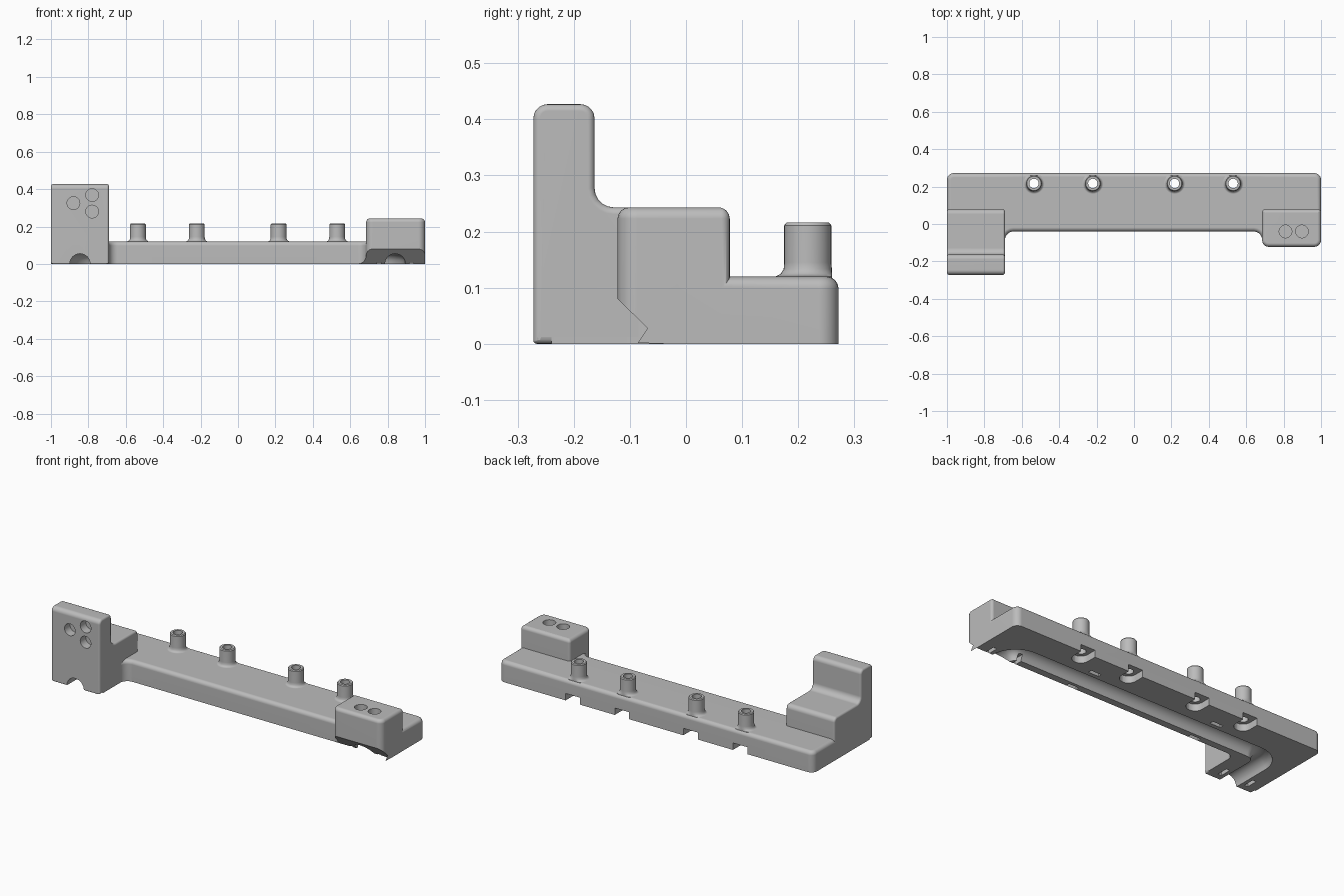
import bpy, bmesh, math
from mathutils import Vector, Matrix

if "Cube" in bpy.data.objects:
    bpy.data.objects.remove(bpy.data.objects["Cube"])

grey = bpy.data.materials.new("matte_grey")
grey.use_nodes = True
colour = (0.5, 0.5, 0.5, 1)
grey.diffuse_color = colour
grey.node_tree.nodes["Principled BSDF"].inputs["Base Color"].default_value = colour


def rounded(points, closed=True, steps=5):
    """Corner list (u, v, radius) to an outline with rounded corners."""
    out = []
    for i, (u, v, r) in enumerate(points):
        p = Vector((u, v))
        if r == 0 or (not closed and i in (0, len(points) - 1)):
            out.append(p)
            continue
        a = (Vector(points[i - 1][:2]) - p).normalized()
        b = (Vector(points[(i + 1) % len(points)][:2]) - p).normalized()
        centre = p + (a + b) * r          # right-angled corners
        for k in range(steps + 1):
            t = math.pi / 2 * k / steps
            out.append(centre - b * r * math.cos(t) - a * r * math.sin(t))
    return out


def finish(name, bm):
    bmesh.ops.recalc_face_normals(bm, faces=bm.faces)
    mesh = bpy.data.meshes.new(name)
    bm.to_mesh(mesh)
    bm.free()
    mesh.materials.append(grey)
    ob = bpy.data.objects.new(name, mesh)
    bpy.context.collection.objects.link(ob)
    return ob


def prism(name, outline, axis, lo, hi, bevel=0, both=False):
    """Extrude an outline along x or z, optionally rounding the cap edges."""
    place = (lambda p, h: (h, p.x, p.y)) if axis == "x" else (lambda p, h: (p.x, p.y, h))
    bm = bmesh.new()
    low = [bm.verts.new(place(p, lo)) for p in outline]
    high = [bm.verts.new(place(p, hi)) for p in outline]
    n = len(outline)
    bottom, top = bm.faces.new(low), bm.faces.new(high)
    for i in range(n):
        j = (i + 1) % n
        bm.faces.new((low[i], low[j], high[j], high[i]))
    bmesh.ops.recalc_face_normals(bm, faces=bm.faces)
    if bevel:
        edges = list(top.edges) + (list(bottom.edges) if both else [])
        bmesh.ops.bevel(bm, geom=edges, offset=bevel, segments=4, profile=0.5, affect="EDGES")
    return finish(name, bm)


def box(name, x0, x1, y0, y1, z0, z1):
    corners = [(x0, y0, 0), (x1, y0, 0), (x1, y1, 0), (x0, y1, 0)]
    return prism(name, rounded(corners), "z", z0, z1)


def rod(name, centre, radius, depth, axis="z"):
    bm = bmesh.new()
    turn = Matrix.Rotation(math.pi / 2, 4, "X") if axis == "y" else Matrix()
    bmesh.ops.create_cone(bm, cap_ends=True, segments=32, radius1=radius, radius2=radius,
                          depth=depth, matrix=Matrix.Translation(centre) @ turn)
    return finish(name, bm)


def post(name, x, y):
    """Turned standoff with a flared foot."""
    rings = [(0.057, 0.095), (0.057, 0.12), (0.048, 0.125), (0.043, 0.133), (0.042, 0.145),
             (0.042, 0.211), (0.038, 0.216)]
    bm = bmesh.new()
    loops = []
    for r, z in rings:
        angles = [math.tau * k / 32 for k in range(32)]
        loops.append([bm.verts.new((x + r * math.cos(a), min(y + r * math.sin(a), 0.26), z))
                      for a in angles])
    for lower, upper in zip(loops, loops[1:]):
        for k in range(32):
            j = (k + 1) % 32
            bm.faces.new((lower[k], lower[j], upper[j], upper[k]))
    bm.faces.new(loops[0])
    bm.faces.new(loops[-1])
    return finish(name, bm)


def groove(name, outline, radius):
    """Round channel cutter swept along a path on the underside."""
    curve = bpy.data.curves.new(name, "CURVE")
    curve.dimensions = "3D"
    curve.bevel_depth, curve.bevel_resolution = radius, 6
    curve.use_fill_caps = True
    line = curve.splines.new("POLY")
    line.points.add(len(outline) - 1)
    for point, p in zip(line.points, outline):
        point.co = (p.x, p.y, 0, 1)
    temp = bpy.data.objects.new(name, curve)
    bpy.context.collection.objects.link(temp)
    bpy.context.view_layer.update()
    mesh = bpy.data.meshes.new_from_object(temp.evaluated_get(bpy.context.evaluated_depsgraph_get()))
    bpy.data.objects.remove(temp)
    bm = bmesh.new()
    bm.from_mesh(mesh)
    bmesh.ops.remove_doubles(bm, verts=bm.verts, dist=0.0001)
    return finish(name, bm)


def combine(target, tool, operation):
    mod = target.modifiers.new("join", "BOOLEAN")
    mod.operation, mod.solver, mod.object = operation, "EXACT", tool
    bpy.context.view_layer.objects.active = target
    bpy.ops.object.modifier_apply(modifier=mod.name)
    bpy.data.objects.remove(tool)


# Long base plate with feet under both end blocks
plan = [(-1, 0.272, 0.035), (-1, -0.24, 0), (-0.69, -0.24, 0), (-0.69, -0.04, 0.045),
        (0.685, -0.04, 0.045), (0.685, -0.09, 0), (1, -0.09, 0), (1, 0.272, 0.035)]
body = prism("bracket_body", rounded(plan), "z", 0, 0.12, 0.022)

# Tall stepped block on the right end
step = [(-0.272, 0, 0.006), (-0.272, 0.427, 0.025), (-0.163, 0.427, 0.025), (-0.163, 0.243, 0.035),
        (0.078, 0.243, 0.025), (0.078, 0, 0)]
combine(body, prism("tall_block", rounded(step), "x", -1, -0.69, 0.012, True), "UNION")

# Low block on the left end, undercut at its lower front
pad = [(0.685, -0.122, 0.035), (1, -0.122, 0.035), (1, 0.078, 0.015), (0.685, 0.078, 0.015)]
combine(body, prism("low_block", rounded(pad), "z", 0, 0.243, 0.02), "UNION")
under = [Vector((-0.04, 0)), Vector((-0.04, -0.05)), Vector((-0.2, -0.05)), Vector((-0.2, 0.156))]
combine(body, prism("undercut", under, "x", 0.6, 1.1), "DIFFERENCE")

# Standoffs with through holes and nut slots open to the back
for x in (-0.535, -0.22, 0.217, 0.53):
    combine(body, post("standoff", x, 0.217), "UNION")
    combine(body, rod("bore", (x, 0.217, 0.1), 0.025, 0.4), "DIFFERENCE")
    slot = [(x - 0.046, 0.17, 0.044), (x + 0.046, 0.17, 0.044), (x + 0.046, 0.35, 0), (x - 0.046, 0.35, 0)]
    combine(body, prism("nut_slot", rounded(slot), "z", -0.05, 0.04), "DIFFERENCE")

# Cable channel underneath, leaving through both front ends
path = [(-0.845, -0.4, 0), (-0.845, 0.055, 0.1), (0.84, 0.055, 0.1), (0.84, -0.3, 0)]
combine(body, groove("channel", rounded(path, False, 8), 0.055), "DIFFERENCE")

# Tie slits on both sides of the channel
for side in (-0.087, 0.087):
    for x in (-0.42, 0.38):
        y = 0.058 + side
        combine(body, box("slit", x - 0.033, x + 0.033, y - 0.011, y + 0.011, -0.05, 0.035), "DIFFERENCE")
    for x, y in ((-0.845, -0.2), (0.84, -0.015)):
        x += side
        combine(body, box("slit", x - 0.011, x + 0.011, y - 0.033, y + 0.033, -0.05, 0.035), "DIFFERENCE")

# Blind round pockets in the tall block front and low block top
for x, z in ((-0.78, 0.368), (-0.78, 0.28), (-0.88, 0.325)):
    combine(body, rod("front_pocket", (x, -0.272, z), 0.034, 0.1, "y"), "DIFFERENCE")
for x in (0.81, 0.898):
    combine(body, rod("top_pocket", (x, -0.04, 0.243), 0.034, 0.1), "DIFFERENCE")

# Smooth fillets, crisp corners
bpy.ops.object.select_all(action="DESELECT")
body.select_set(True)
bpy.context.view_layer.objects.active = body
bpy.ops.object.shade_smooth_by_angle(angle=math.radians(32))
normals = body.modifiers.new("even_shading", "WEIGHTED_NORMAL")
normals.keep_sharp = True
